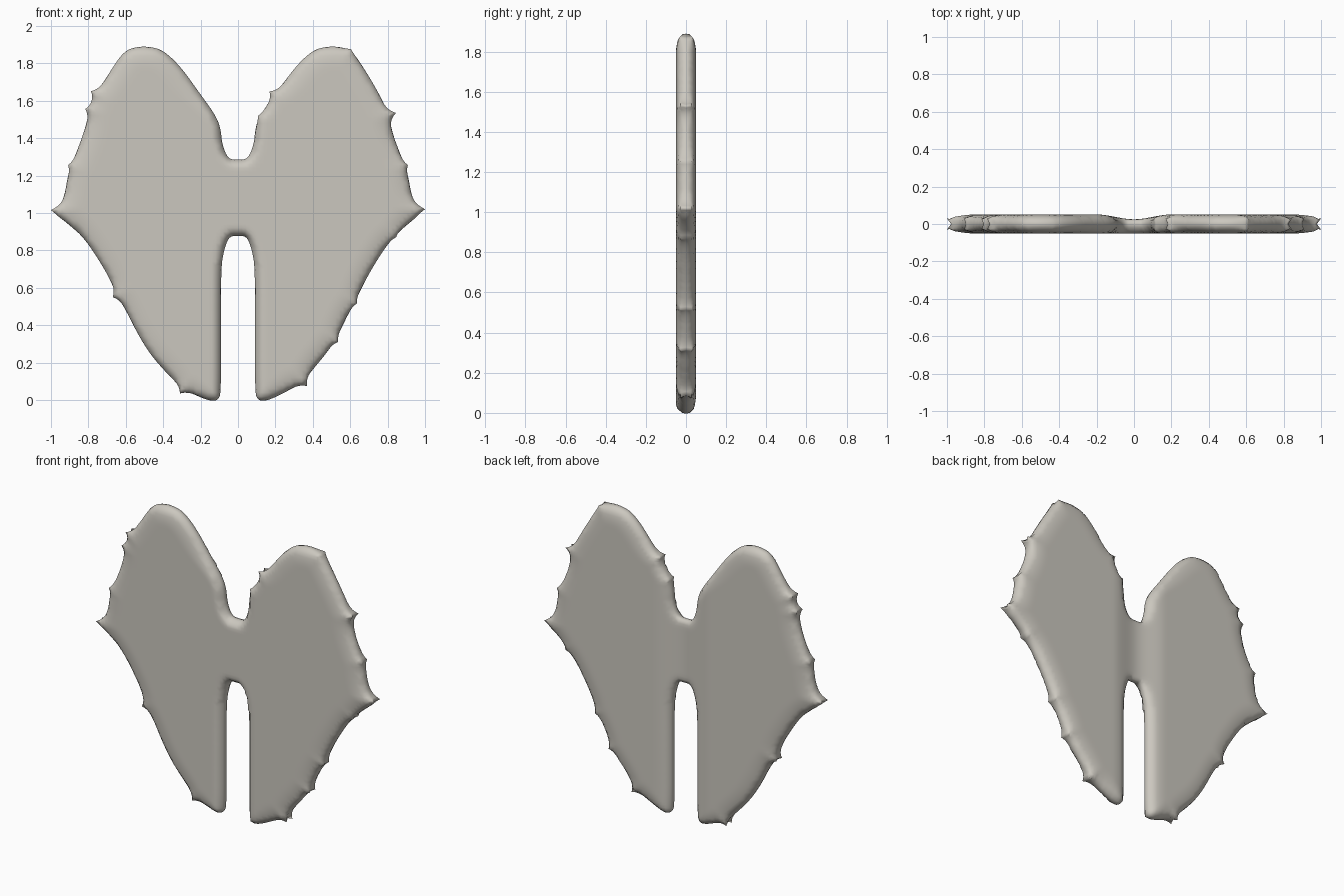
import bpy
import bmesh
import math
from mathutils import Vector
from mathutils.geometry import delaunay_2d_cdt
from mathutils.kdtree import KDTree

cube = bpy.data.objects.get("Cube")
if cube:
    bpy.data.objects.remove(cube, do_unlink=True)

HALF_THICK = 0.051
EDGE = 0.018
STEP = 0.012
GRID = 0.02

# Half outline (x, z), from the upper notch round the wing to the lower slot
HALF = [(0, 1.28), (.055, 1.285), (.088, 1.36), (.098, 1.46), (.13, 1.53),
        (.21, 1.64), (.31, 1.78), (.4, 1.865), (.47, 1.885), (.54, 1.885),
        (.61, 1.86), (.69, 1.74), (.77, 1.6), (.81, 1.46), (.86, 1.32),
        (.905, 1.2), (.925, 1.08), (.955, .99), (.9, .94), (.82, .87),
        (.72, .72), (.63, .55), (.5, .29), (.38, .145), (.28, .06),
        (.16, 0), (.105, 0), (.095, .06), (.095, .35), (.095, .7),
        (.08, .8), (.05, .88), (0, .88)]

# Small thorns along the rim, different on each wing
THORNS = [(-.785, 1.65), (-.815, 1.555), (-.908, 1.255), (-1, 1.015),
          (-.67, .55), (-.31, .035), (1, 1.02), (.845, .87), (.635, .515),
          (.535, .31), (.37, .075), (.908, 1.255), (.845, 1.535),
          (.605, 1.875), (.168, 1.65), (.108, 1.52)]


def smoothstep(low, high, value):
    t = max(0.0, min(1.0, (value - low) / (high - low)))
    return t * t * (3 - 2 * t)


def round_corners(loop):
    result = []
    for a, b in zip(loop, loop[1:] + loop[:1]):
        result += [a.lerp(b, 0.25), a.lerp(b, 0.75)]
    return result


def resample(loop, step):
    result = []
    for a, b in zip(loop, loop[1:] + loop[:1]):
        count = max(1, round((b - a).length / step))
        result += [a.lerp(b, i / count) for i in range(count)]
    return result


def make_tree(points):
    tree = KDTree(len(points))
    for i, p in enumerate(points):
        tree.insert((p.x, p.y, 0), i)
    tree.balance()
    return tree


# Rounded symmetric outline
half = [Vector(p) for p in HALF]
loop = half + [Vector((-p.x, p.y)) for p in reversed(half[1:-1])]
for _ in range(3):
    loop = round_corners(loop)
base = resample(loop, STEP)

# Pull the rim out into thorns
base_tree = make_tree(base)
pulls = [Vector((0, 0)) for _ in base]
flare = [0.0] * len(base)
for thorn in THORNS:
    tip = Vector(thorn)
    root = base[base_tree.find((tip.x, tip.y, 0))[1]]
    for i, p in enumerate(base):
        weight = math.exp(-(p - root).length / 0.032)
        if weight > 0.02:
            pulls[i] += (tip - root) * weight
            flare[i] = max(flare[i], weight)
rim = [p + d for p, d in zip(base, pulls)]
rim_tree = make_tree(rim)

# Fill the outline with an even triangulation
points = list(rim)
for i in range(-50, 51):
    for j in range(0, 96):
        p = Vector((i * GRID, j * GRID))
        if rim_tree.find((p.x, p.y, 0))[2] > STEP:
            points.append(p)
count = len(rim)
edges = [(i, (i + 1) % count) for i in range(count)]
flat, _, faces, _, _, _ = delaunay_2d_cdt(points, edges, [], 1, 1e-6)


def surface_depth(p, side):
    # Rounded rim profile, with the back dipping at the central bridge
    _, index, dist = rim_tree.find((p.x, p.y, 0))
    near = rim[index]
    radius = 0.05 + 0.06 * smoothstep(0.1, 0.3, abs(near.x))
    t = min(1.0, dist / radius)
    edge = EDGE + 0.012 * flare[index]
    limit = HALF_THICK
    if side > 0:
        limit = 0.025 + (HALF_THICK - 0.025) * smoothstep(0, 0.2, abs(p.x))
    edge = min(edge, limit)
    return side * (edge + (limit - edge) * math.sqrt(1 - (1 - t) ** 2))


bm = bmesh.new()
used = {i for f in faces for i in f}
rims = {}
for side in (-1, 1):
    verts = {}
    rims[side] = {}
    for i in used:
        p = flat[i]
        verts[i] = bm.verts.new((p.x, surface_depth(p, side), p.y))
        _, index, dist = rim_tree.find((p.x, p.y, 0))
        if dist < 1e-4:
            rims[side][index] = verts[i]
    for f in faces:
        order = f if side < 0 else reversed(f)
        bm.faces.new([verts[i] for i in order])

# Rim wall: bulging between thorns, hollow between the two prongs of a thorn
middle = []
for i, p in enumerate(base):
    tangent = (base[(i + 1) % count] - base[i - 1]).normalized()
    outward = Vector((-tangent.y, tangent.x))
    spot = p + pulls[i] * 0.6 + outward * 0.004 * (1 - flare[i])
    middle.append(bm.verts.new((spot.x, 0, spot.y)))
for i in range(count):
    j = (i + 1) % count
    for ring in rims.values():
        if i in ring and j in ring:
            bm.faces.new((ring[i], ring[j], middle[j], middle[i]))
bmesh.ops.recalc_face_normals(bm, faces=bm.faces)

mesh = bpy.data.meshes.new("wing_plate")
bm.to_mesh(mesh)
bm.free()
mesh.shade_smooth()
plate = bpy.data.objects.new("wing_plate", mesh)
bpy.context.collection.objects.link(plate)

# Single warm grey colour
colour = (0.6, 0.575, 0.52, 1)
material = bpy.data.materials.new("warm_grey")
material.use_nodes = True
material.diffuse_color = colour
shader = material.node_tree.nodes["Principled BSDF"]
shader.inputs["Base Color"].default_value = colour
mesh.materials.append(material)
